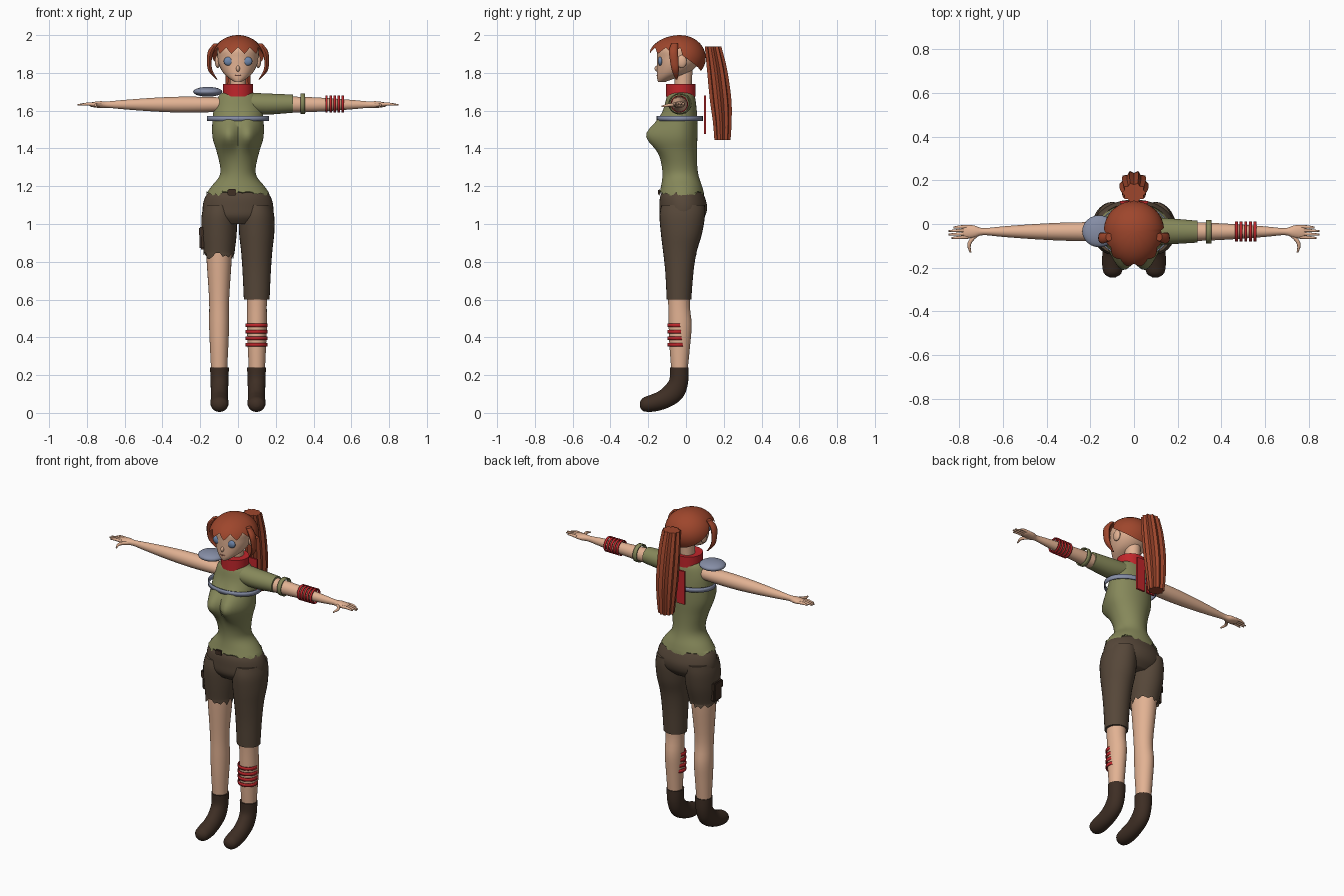
import bpy, bmesh, math, random
from mathutils import Vector

random.seed(4)
cube = bpy.data.objects.get("Cube")
if cube:
    bpy.data.objects.remove(cube, do_unlink=True)


def material(name, r, g, b):
    lin = [((c / 255 + 0.055) / 1.055) ** 2.4 for c in (r, g, b)] + [1]
    m = bpy.data.materials.new(name)
    m.use_nodes = True
    m.diffuse_color = lin
    m.node_tree.nodes["Principled BSDF"].inputs["Base Color"].default_value = lin
    return m


SKIN = material("skin", 226, 178, 147)
SHIRT = material("olive cloth", 134, 136, 90)
PANTS = material("brown cloth", 86, 71, 57)
HAIR = material("auburn hair", 158, 70, 44)
RED = material("red cloth", 192, 38, 43)
STEEL = material("blue grey", 134, 142, 166)
BOOT = material("dark leather", 62, 46, 36)
EYE = material("eye blue", 112, 136, 172)
LIP = material("lip", 190, 125, 105)
X, Y, Z = Vector((1, 0, 0)), Vector((0, 1, 0)), Vector((0, 0, 1))


def finish(name, bm, mat, angle=45):
    bmesh.ops.recalc_face_normals(bm, faces=bm.faces)
    me = bpy.data.meshes.new(name)
    bm.to_mesh(me)
    bm.free()
    me.materials.append(mat)
    ob = bpy.data.objects.new(name, me)
    bpy.context.collection.objects.link(ob)
    bpy.ops.object.select_all(action="DESELECT")
    ob.select_set(True)
    bpy.context.view_layer.objects.active = ob
    if angle:
        bpy.ops.object.shade_smooth_by_angle(angle=math.radians(angle))
    return ob


def resample(rows, steps):
    # Catmull-Rom interpolation between cross-sections
    out = []
    for i in range(len(rows) - 1):
        quad = [rows[max(0, min(len(rows) - 1, i + k))] for k in (-1, 0, 1, 2)]
        for s in range(steps):
            t = s / steps
            out.append([b + 0.5 * t * (c - a + t * (2 * a - 5 * b + 4 * c - d + t * (3 * (b - c) + d - a)))
                        for a, b, c, d in zip(*quad)])
    return out + [list(rows[-1])]


def loft(name, rows, mat, along="z", n=28, steps=4, jag=0, star=0, caps=True, angle=45, shape=None):
    # rows: x, y, z, half width, half depth, optional forward tilt in degrees
    bm, rings = bmesh.new(), []
    rows = resample(rows, steps)
    for k, row in enumerate(rows):
        x, y, z, a, b = row[:5]
        tilt = math.radians(row[5]) if len(row) > 5 else 0
        u, v = (Y, Z) if along == "x" else (X, Y * math.cos(tilt) - Z * math.sin(tilt))
        ring = []
        for i in range(n):
            t = math.tau * i / n
            r = 1 - star * (i % 2)
            p = Vector((x, y, z)) + u * (a * r * math.cos(t)) + v * (b * r * math.sin(t))
            if jag and k == len(rows) - 1:
                p.z += jag * random.uniform(-1, 1)
            ring.append(bm.verts.new(shape(p) if shape else p))
        rings.append(ring)
    for lo, hi in zip(rings, rings[1:]):
        for i in range(n):
            j = (i + 1) % n
            bm.faces.new((lo[i], lo[j], hi[j], hi[i]))
    if caps:
        bm.faces.new(rings[0])
        if not jag:
            bm.faces.new(rings[-1])
    return finish(name, bm, mat, angle)


def body(name, rows, mat, x=0, **kw):
    # rows: height, half width, front y, back y
    return loft(name, [(x, (f + b) / 2, z, a, (b - f) / 2) for z, a, f, b in rows], mat, **kw)


def band(name, start, end, mat, along="z"):
    ob = loft(name, [start, end], mat, along, n=36, steps=1, caps=False)
    mod = ob.modifiers.new("thickness", "SOLIDIFY")
    mod.thickness = 0.006


def ball(name, loc, size, mat):
    bm = bmesh.new()
    bmesh.ops.create_uvsphere(bm, u_segments=24, v_segments=14, radius=1)
    for v in bm.verts:
        v.co = Vector([c * s + l for c, s, l in zip(v.co, size, loc)])
    return finish(name, bm, mat)


def box(name, loc, size, mat, bevel=0.0):
    bm = bmesh.new()
    bmesh.ops.create_cube(bm, size=1)
    for v in bm.verts:
        v.co = Vector([c * s + l for c, s, l in zip(v.co, size, loc)])
    if bevel:
        bmesh.ops.bevel(bm, geom=bm.edges[:], offset=bevel, segments=2, affect="EDGES")
    return finish(name, bm, mat, 30)


# Shirt with bust and ragged hem
def bust(p):
    w = max(0, min(1, (-0.03 - p.y) / 0.06))
    p.y -= 0.075 * w * math.exp(-((abs(p.x) - 0.055) / 0.06) ** 2 - ((p.z - 1.47) / 0.075) ** 2)
    return p


body("shirt", [(1.705, .06, -.08, .025), (1.68, .1, -.1, .045), (1.62, .125, -.115, .055),
               (1.55, .135, -.135, .06), (1.46, .135, -.145, .06), (1.38, .112, -.14, .058),
               (1.3, .094, -.127, .06), (1.25, .1, -.125, .068), (1.2, .14, -.132, .085),
               (1.16, .168, -.142, .096)], SHIRT, n=48, jag=.016, shape=bust)
loft("sleeve", [(.06, -.03, 1.64, .062, .055), (.15, -.033, 1.635, .06, .056),
                (.29, -.035, 1.637, .05, .048)], SHIRT, "x")
band("armband", (.33, -.035, 1.637, .054, .054), (.355, -.035, 1.637, .054, .054), SHIRT, "x")
band("chest_strap", (0, -.033, 1.545, .164, .122), (0, -.033, 1.572, .164, .122), STEEL)
ball("shoulder_pad", (-.16, -.033, 1.7), (.077, .073, .026), STEEL)
box("buckle", (-.033, -.142, 1.168), (.045, .012, .032), BOOT, .004)

# Trousers: hips, one long leg and one torn leg
body("trouser_hips", [(1.175, .15, -.125, .085), (1.14, .175, -.138, .1), (1.09, .187, -.141, .112),
                      (1.04, .18, -.138, .1), (1.0, .13, -.11, .06)], PANTS, n=40)
leg = [(1.1, .08, -.13, .1), (1.04, .093, -.14, .1), (.95, .093, -.133, .085), (.86, .083, -.122, .058)]
body("trouser_leg_left", leg + [(.75, .075, -.11, .04), (.6, .068, -.102, .028)], PANTS, .099)
body("trouser_leg_right", leg + [(.845, .082, -.121, .056)], PANTS, -.1, jag=.035)
box("thigh_pouch", (-.187, -.03, .92), (.032, .075, .11), BOOT, .008)
box("pouch_flap", (-.192, -.03, .96), (.03, .085, .05), BOOT, .006)

for side, s in (("left", 1), ("right", -1)):
    # Bare leg and boot
    body("leg_" + side, [(.92, .068, -.112, .05), (.82, .067, -.11, .045), (.6, .053, -.095, .02),
                         (.47, .053, -.092, .03), (.36, .049, -.088, .022), (.22, .042, -.077, .008)],
         SKIN, .1 * s)
    loft("boot_" + side, [(.098 * s, -.036, .24, .05, .05, 0), (.098 * s, -.038, .17, .047, .05, 10),
                          (.098 * s, -.064, .112, .046, .056, 38), (.098 * s, -.118, .072, .046, .05, 62),
                          (.098 * s, -.18, .051, .048, .045, 80), (.098 * s, -.225, .045, .04, .036, 90),
                          (.098 * s, -.244, .045, .014, .014, 90)], BOOT)
    # Arm, palm, fingers and thumb
    loft("arm_" + side, [(s * x, -.035, 1.632, a, b) for x, a, b in (
        (.08, .038, .036), (.14, .043, .04), (.3, .042, .042), (.45, .035, .036), (.6, .024, .025),
        (.69, .016, .017), (.73, .028, .018), (.77, .03, .013), (.785, .02, .008))], SKIN, "x")
    for i, reach in enumerate((.825, .848, .85, .835)):
        y = -.012 - .016 * i
        loft(f"finger_{side}_{i + 1}", [(s * .76, y, 1.633, .008, .009), (s * .8, y - .002, 1.635, .0075, .008),
                                        (s * reach, y - .004, 1.63, .004, .004)], SKIN, "x", n=10)
    loft("thumb_" + side, [(s * .715, -.045, 1.628, .014, .012, 90), (s * .745, -.075, 1.63, .011, .01, 90),
                           (s * .755, -.1, 1.628, .008, .008, 90), (s * .748, -.13, 1.622, .004, .004, 90)],
         SKIN, n=12, shape=None)
    # Ear, eye, side lock and scarf tail
    ball("ear_" + side, (s * .108, -.022, 1.86), (.014, .026, .034), SKIN)
    ball("eye_" + side, (s * .048, -.136, 1.862), (.028, .013, .024), EYE)
    loft("side_lock_" + side, [(s * .115, -.06, 1.955, .014, .018), (s * .143, -.066, 1.915, .016, .024),
                               (s * .152, -.062, 1.86, .012, .022), (s * .145, -.056, 1.81, .011, .018),
                               (s * .112, -.05, 1.765, .004, .005)], HAIR, n=12)
    box("scarf_tail_" + side, (s * .036, .1, 1.578), (.056, .011, .205), RED)

# Wrappings on the left arm and shin
for i in range(5):
    x = .462 + .0215 * i
    band(f"wrist_wrap_{i + 1}", (x, -.035, 1.635, .046, .046), (x + .013, -.035, 1.635, .046, .046), RED, "x")
for i in range(4):
    z = .352 + .034 * i
    band(f"shin_wrap_{i + 1}", (.098, -.045, z, .057, .054), (.098, -.045, z + .019, .057, .054), RED)

# Neck, scarf and head
body("neck", [(1.66, .045, -.065, .03), (1.73, .042, -.06, .03), (1.82, .045, -.06, .035)], SKIN)
body("scarf", [(1.674, .08, -.106, .05), (1.741, .08, -.106, .05), (1.741, .05, -.075, .03)],
     RED, steps=1, n=36)
body("head", [(1.752, .018, -.148, -.11), (1.772, .048, -.153, -.055), (1.8, .078, -.154, .015),
              (1.84, .1, -.153, .06), (1.88, .108, -.153, .08), (1.93, .108, -.148, .075),
              (1.965, .07, -.09, .02)], SKIN, n=36)
ball("nose", (0, -.152, 1.823), (.01, .014, .016), SKIN)
ball("mouth", (0, -.152, 1.786), (.018, .005, .004), LIP)

# Hair cap: a shell whose rim is zigzag over the brow and low at the nape
bm, rings, N, K = bmesh.new(), [], 72, 10
for i in range(N):
    t = math.tau * i / N
    c, s = math.cos(t), math.sin(t)
    rim = 1.4 + .8 * s if s > 0 else 1.4 - .3 * abs((i % 6) / 3 - 1)
    depth = .135 if s > 0 else .17
    column = []
    for k in range(1, K + 1):
        phi = rim * k / K
        column.append(bm.verts.new((.138 * c * math.sin(phi), -.03 + depth * s * math.sin(phi),
                                    1.88 + .12 * math.cos(phi))))
    rings.append(column)
crown = bm.verts.new((0, -.03, 2))
for i in range(N):
    a, b = rings[i], rings[(i + 1) % N]
    bm.faces.new((crown, a[0], b[0]))
    for k in range(K - 1):
        bm.faces.new((a[k], a[k + 1], b[k + 1], b[k]))
finish("hair_cap", bm, HAIR, 60)

# Ridged ponytail
loft("ponytail", [(0, .143, 1.94, .056, .046), (0, .164, 1.82, .066, .056), (0, .183, 1.66, .066, .06),
                  (0, .192, 1.54, .058, .052), (0, .193, 1.445, .048, .045)], HAIR, n=20, star=.2, angle=25)
